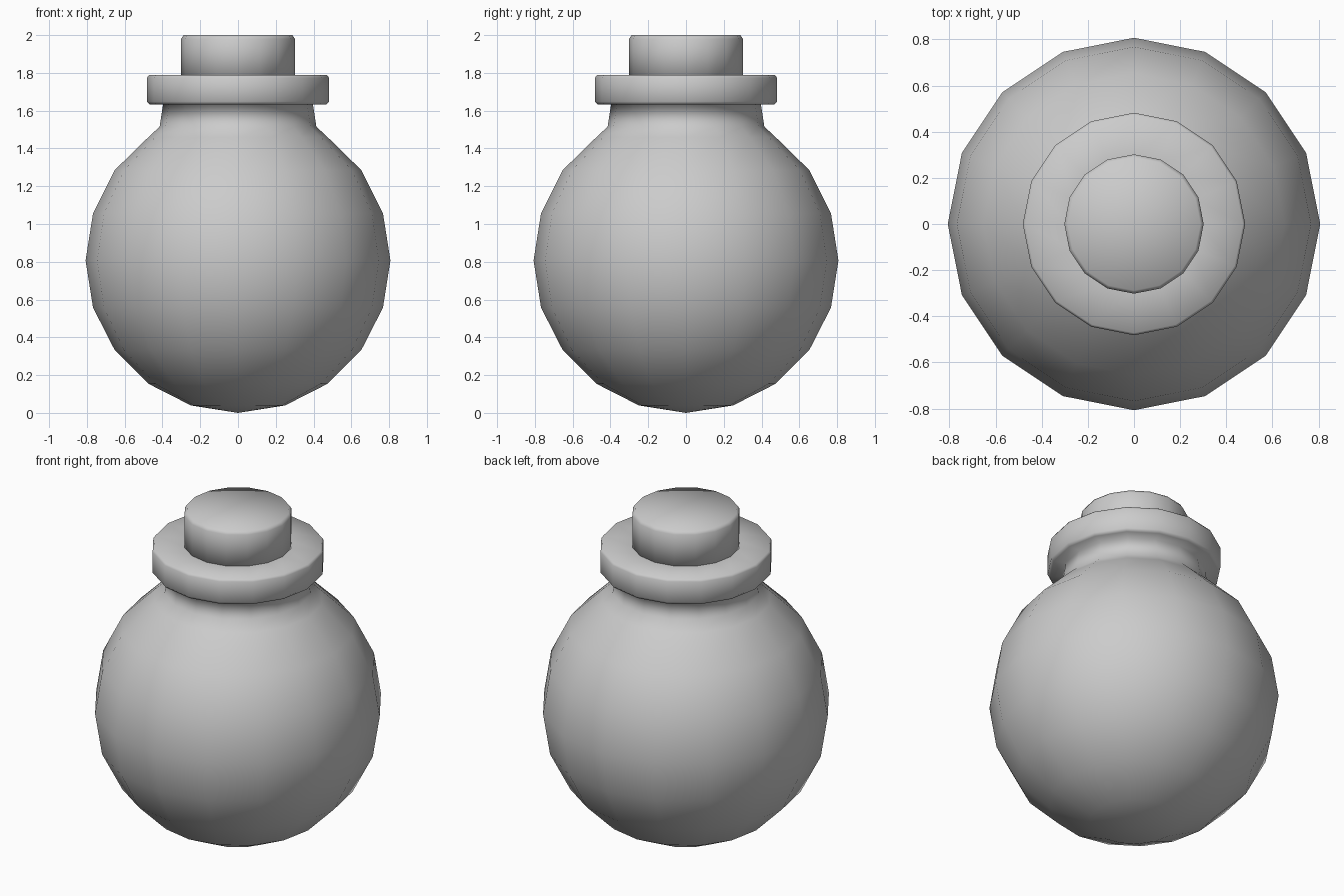
import bpy, bmesh
from math import sin, cos, pi

if "Cube" in bpy.data.objects:
    bpy.data.objects.remove(bpy.data.objects["Cube"])

SIDES = 16


def lathe(name, profile):
    """Revolve (radius, z) points around z; radius 0 makes a pole."""
    bm = bmesh.new()
    rings = []
    for r, z in profile:
        if r == 0:
            rings.append([bm.verts.new((0, 0, z))] * SIDES)
        else:
            rings.append([bm.verts.new((r * cos(2 * pi * i / SIDES), r * sin(2 * pi * i / SIDES), z))
                          for i in range(SIDES)])
    for low, high in zip(rings, rings[1:]):
        for i in range(SIDES):
            j = (i + 1) % SIDES
            corners = list(dict.fromkeys((low[i], low[j], high[j], high[i])))
            bm.faces.new(corners).smooth = True
    bmesh.ops.recalc_face_normals(bm, faces=bm.faces)
    mesh = bpy.data.meshes.new(name)
    bm.to_mesh(mesh)
    bm.free()
    obj = bpy.data.objects.new(name, mesh)
    bpy.context.collection.objects.link(obj)
    return obj


# Round flask body: sphere rings every 18 degrees, open at the top
R = 0.807
body = [(0, 0)] + [(R * sin(pi * k / 10), R - R * cos(pi * k / 10)) for k in range(1, 8)]
body[-1] = (0.653, 1.285)

# Neck and bevelled collar continue the same surface
neck = [(0.415, 1.515), (0.397, 1.632)]
collar = [(0.468, 1.632), (0.482, 1.648), (0.482, 1.774), (0.472, 1.788), (0.285, 1.788)]
# Ring between the belly and neck follows the sphere
shoulder = [(R * sin(pi * 0.8), R - R * cos(pi * 0.8))]
lathe("flask", body + shoulder + neck + collar)

# Cork stopper with a small bevel on top
lathe("cork", [(0, 1.74), (0.302, 1.74), (0.302, 1.98), (0.288, 2.0), (0, 2.0)])
